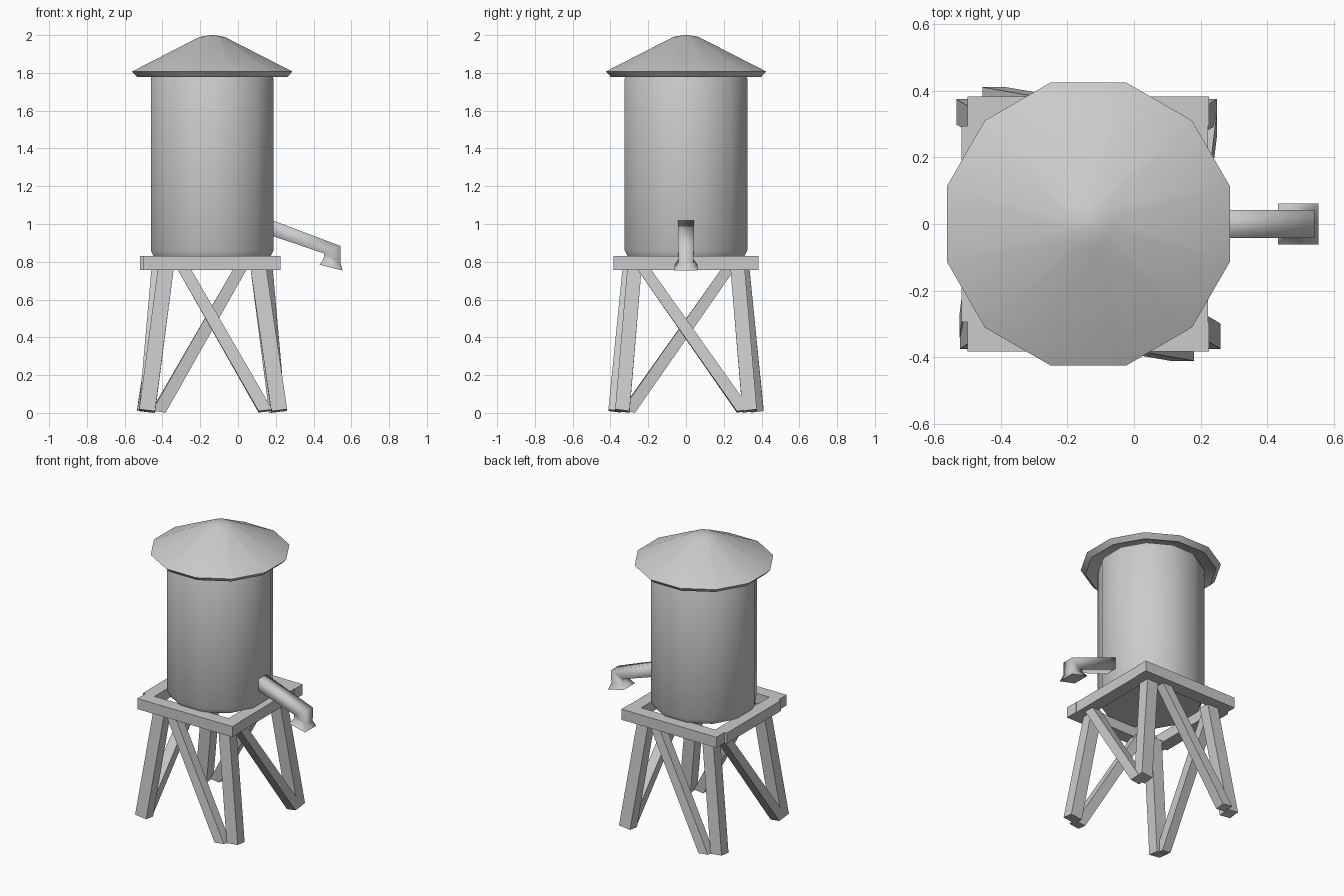
import bpy, bmesh, math
from mathutils import Vector

cube = bpy.data.objects.get("Cube")
if cube:
    bpy.data.objects.remove(cube, do_unlink=True)

CX = -0.137  # tower axis

grey = bpy.data.materials.new("plain grey")
grey.use_nodes = True
GREY = (0.6, 0.6, 0.6, 1)
grey.diffuse_color = GREY
grey.node_tree.nodes["Principled BSDF"].inputs["Base Color"].default_value = GREY


def loft(name, rings, smooth=None):
    """Skin a closed tube through rings of points and cap both ends."""
    bm = bmesh.new()
    loops = [[bm.verts.new(p) for p in ring] for ring in rings]
    n = len(rings[0])
    for a, b in zip(loops, loops[1:]):
        for i in range(n):
            j = (i + 1) % n
            bm.faces.new((a[i], a[j], b[j], b[i]))
    bm.faces.new(loops[0])
    bm.faces.new(loops[-1])
    bmesh.ops.recalc_face_normals(bm, faces=bm.faces)
    mesh = bpy.data.meshes.new(name)
    bm.to_mesh(mesh)
    bm.free()
    mesh.materials.append(grey)
    obj = bpy.data.objects.new(name, mesh)
    bpy.context.collection.objects.link(obj)
    if smooth:
        bpy.ops.object.select_all(action='DESELECT')
        obj.select_set(True)
        bpy.context.view_layer.objects.active = obj
        bpy.ops.object.shade_smooth_by_angle(angle=math.radians(smooth))
    return obj


def lathe(name, profile, smooth):
    """Twelve-sided turned solid with flat sides facing the axes."""
    angles = [math.radians(15 + 30 * i) for i in range(12)]
    return loft(name, [[(CX + r * math.cos(a), r * math.sin(a), z) for a in angles]
                       for r, z in profile], smooth)


def box(name, x0, x1, y0, y1, z0, z1):
    return loft(name, [[(x0, y0, z), (x1, y0, z), (x1, y1, z), (x0, y1, z)]
                       for z in (z0, z1)])


def strut(name, foot, head, wx, wy):
    """Leaning beam; its foot is cut square to the lean."""
    rings = []
    for (x, y, z), tilt in ((foot, 0.12), (head, 0)):
        sx, sy = math.copysign(1, x), math.copysign(1, y)
        rings.append([(CX + x + dx, y + dy, z + tilt * (dx * sx + dy * sy))
                      for dx, dy in ((-wx, -wy), (wx, -wy), (wx, wy), (-wx, wy))])
    return loft(name, rings)


def square(x, z, ux, uz, v):
    """Square section across the spout: half axis (ux, uz) by half width v."""
    c, u, w = Vector((x, 0, z)), Vector((ux, 0, uz)), Vector((0, v, 0))
    return [c - u - w, c + u - w, c + u + w, c - u + w]


# Tank with softened rims
lathe("tank", [(0.318, 0.825), (0.336, 0.86), (0.336, 1.77), (0.322, 1.80)], 50)

# Conical roof with a blunt tip and a hollow underside
lathe("roof", [(0.2, 1.87), (0.41, 1.777), (0.44, 1.807), (0.07, 1.99), (0.012, 2.0)], 35)

# Platform frame
Z0, Z1 = 0.757, 0.83
for side, s in (("front", -1), ("back", 1)):
    y = sorted((s * 0.295, s * 0.383))
    box(side + "_platform_beam", -0.5, 0.225, *y, Z0, Z1)
box("left_platform_beam", 0.135, 0.222, -0.295, 0.295, Z0, Z1)
box("right_platform_beam", -0.518, -0.43, -0.295, 0.295, Z0, Z1)

# Splayed legs, one diagonal pair standing slightly wider
for depth, sy in (("front", -1), ("back", 1)):
    for side, sx in (("left", 1), ("right", -1)):
        reach = 0.355 if sx != sy else 0.344
        strut(f"{depth}_{side}_leg", (sx * reach, sy * 0.337, 0.01),
              (sx * 0.245, sy * 0.273, 0.765), 0.042, 0.038)

# One diagonal brace on each side, running round the tower
for front, side, s in (("front", "left", 1), ("back", "right", -1)):
    strut(front + "_brace", (s * 0.282, -s * 0.378, 0.01),
          (-s * 0.15, -s * 0.303, 0.765), 0.036, 0.033)
    strut(side + "_brace", (s * 0.354, s * 0.305, 0.01),
          (s * 0.288, -s * 0.225, 0.765), 0.033, 0.036)

# Spout: sloping square pipe, mitred elbow, flared mouth
loft("spout", [
    square(0.12, 1.0, 0.014, 0.038, 0.042),
    square(0.499, 0.864, 0.043, 0.02, 0.042),
    square(0.498, 0.805, 0.045, -0.010, 0.039),
    square(0.493, 0.769, 0.061, -0.015, 0.061)], 95)
